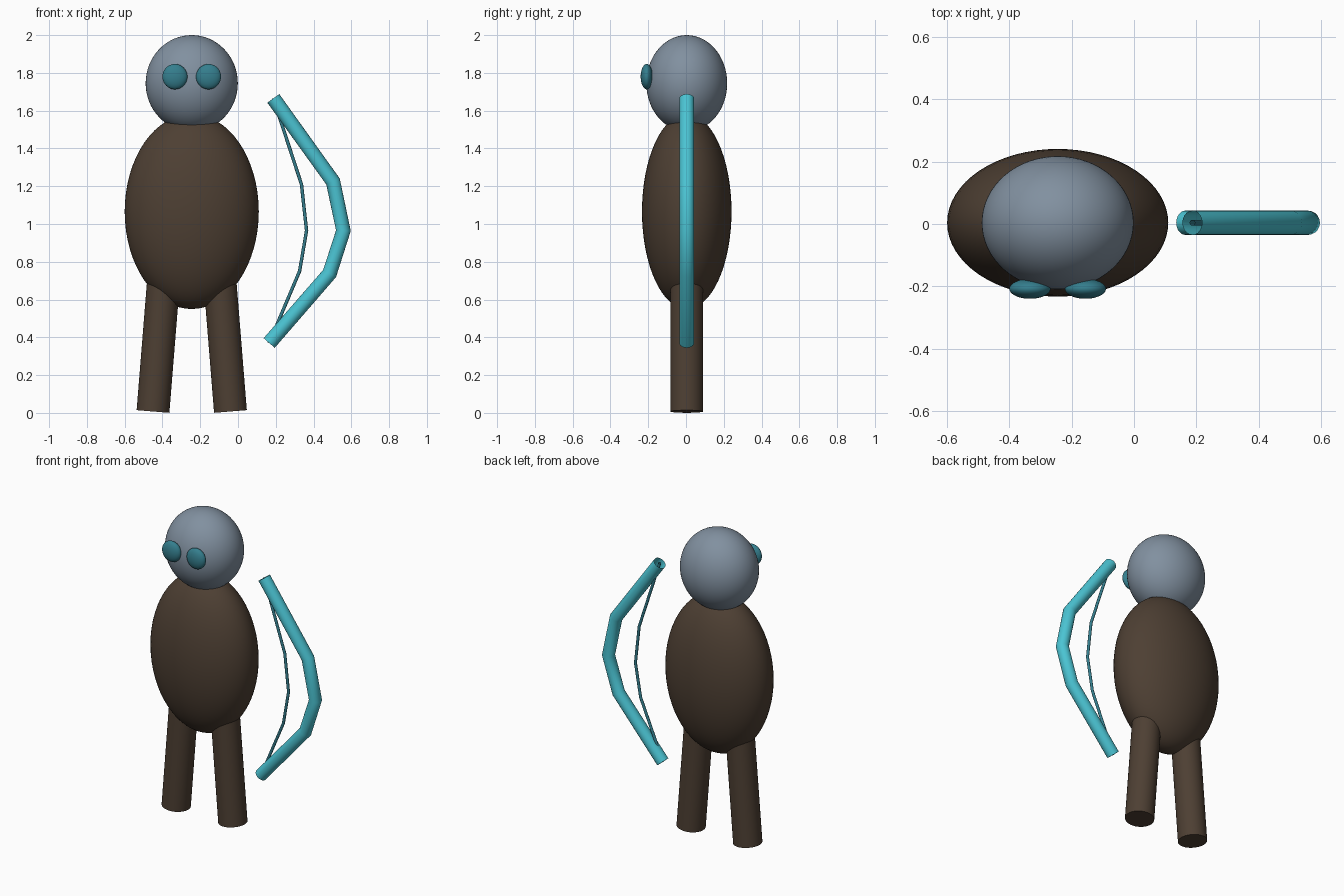
import bpy
from math import atan2
from mathutils import Vector

if "Cube" in bpy.data.objects:
    bpy.data.objects.remove(bpy.data.objects["Cube"])

CX, CY = -0.245, 0.004  # axis of the figure


def paint(obj, name, rgb):
    mat = bpy.data.materials.get(name) or bpy.data.materials.new(name)
    mat.diffuse_color = (*rgb, 1)
    mat.use_nodes = True
    mat.node_tree.nodes["Principled BSDF"].inputs["Base Color"].default_value = mat.diffuse_color
    obj.data.materials.append(mat)


def ellipsoid(name, loc, radii, mat):
    bpy.ops.mesh.primitive_uv_sphere_add(segments=64, ring_count=32, location=loc)
    obj = bpy.context.object
    obj.name = name
    obj.scale = radii
    bpy.ops.object.shade_smooth()
    paint(obj, *mat)
    return obj


def rod(name, a, b, radius, mat):
    a, b = Vector(a), Vector(b)
    d = b - a
    bpy.ops.mesh.primitive_cylinder_add(vertices=48, radius=radius, depth=d.length,
                                        location=(a + b) / 2,
                                        rotation=(0, atan2(d.x, d.z), 0))
    obj = bpy.context.object
    obj.name = name
    bpy.ops.object.shade_smooth_by_angle()
    paint(obj, *mat)


def tube(name, points, radius, mat):
    # open-ended tube along straight segments in the x-z plane
    cu = bpy.data.curves.new(name, 'CURVE')
    cu.dimensions = '3D'
    cu.bevel_depth = radius
    cu.bevel_resolution = 8
    sp = cu.splines.new('POLY')
    sp.points.add(len(points) - 1)
    for p, (x, z) in zip(sp.points, points):
        p.co = (x, CY, z, 1)
    obj = bpy.data.objects.new(name, cu)
    bpy.context.collection.objects.link(obj)
    paint(obj, *mat)


SLATE = ("slate", (0.22, 0.28, 0.35))
BROWN = ("brown", (0.075, 0.05, 0.033))
TEAL = ("teal", (0.035, 0.21, 0.27))
CYAN = ("cyan", (0.07, 0.55, 0.65))

# head and body
ellipsoid("head", (CX, CY, 1.745), (0.244, 0.214, 0.255), SLATE)
ellipsoid("body", (CX, CY, 1.066), (0.355, 0.237, 0.516), BROWN)

# mirrored eyes and splayed legs
for side, s in (("left", -1), ("right", 1)):
    ellipsoid(side + "_eye", (CX + s * 0.089, -0.208, 1.78), (0.066, 0.032, 0.067), TEAL)
    rod(side + "_leg", (CX + s * 0.205, CY, 0.0075), (CX + s * 0.146, CY, 0.74), 0.087, BROWN)

# bow and its string share end points
top, bottom = (0.187, 1.665), (0.165, 0.37)
tube("bow_limb", [top, (0.503, 1.225), (0.558, 0.965), (0.485, 0.738), bottom], 0.039, CYAN)
tube("bow_string", [top, (0.336, 1.21), (0.363, 0.965), (0.326, 0.75), bottom], 0.009, TEAL)
